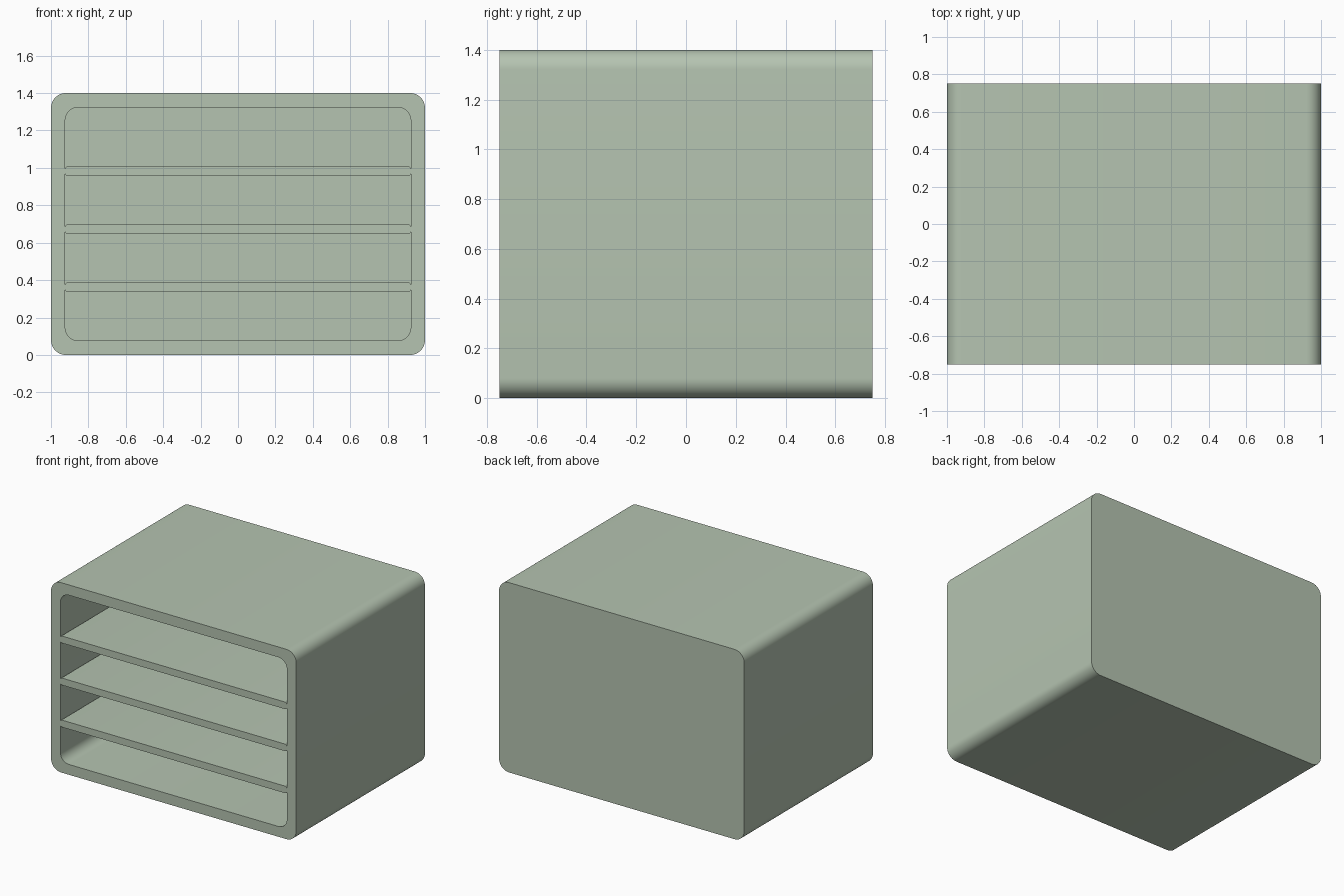
import bpy, bmesh, math

cube = bpy.data.objects.get("Cube")
if cube:
    bpy.data.objects.remove(cube, do_unlink=True)

WIDTH, DEPTH, HEIGHT = 2.0, 1.5, 1.4
WALL = 0.076
FRONT, BACK = -DEPTH / 2, DEPTH / 2

sage = bpy.data.materials.new("sage_green")
sage.use_nodes = True
colour = (0.462, 0.552, 0.440, 1)
sage.diffuse_color = colour
sage.node_tree.nodes["Principled BSDF"].inputs["Base Color"].default_value = colour


def rounded_loop(bm, half_width, z0, z1, radius, y, steps=10):
    """Ring of vertices around a rounded rectangle in the xz plane."""
    cx, mid, cz = half_width - radius, (z0 + z1) / 2, (z1 - z0) / 2 - radius
    ring = []
    for corner, (sx, sz) in enumerate([(1, 1), (-1, 1), (-1, -1), (1, -1)]):
        for i in range(steps + 1):
            a = (corner + i / steps) * math.pi / 2
            ring.append(bm.verts.new((sx * cx + radius * math.cos(a), y,
                                      mid + sz * cz + radius * math.sin(a))))
    return ring


def bridge(bm, a, b):
    for i in range(len(a)):
        j = (i + 1) % len(a)
        bm.faces.new((a[i], a[j], b[j], b[i]))


def finish(bm, name):
    bmesh.ops.recalc_face_normals(bm, faces=bm.faces)
    mesh = bpy.data.meshes.new(name)
    bm.to_mesh(mesh)
    bm.free()
    mesh.materials.append(sage)
    obj = bpy.data.objects.new(name, mesh)
    bpy.context.collection.objects.link(obj)
    bpy.ops.object.select_all(action='DESELECT')
    obj.select_set(True)
    bpy.context.view_layer.objects.active = obj
    bpy.ops.object.shade_smooth_by_angle(angle=math.radians(30))
    return obj


# Case: closed back, front rim and an open cavity
bm = bmesh.new()
outer = (WIDTH / 2, 0, HEIGHT, 0.08)
inner = (WIDTH / 2 - WALL, WALL, HEIGHT - WALL, 0.07)
loops = [rounded_loop(bm, *outer, BACK), rounded_loop(bm, *outer, FRONT),
         rounded_loop(bm, *inner, FRONT), rounded_loop(bm, *inner, BACK - WALL)]
for a, b in zip(loops, loops[1:]):
    bridge(bm, a, b)
bm.faces.new(loops[0])
bm.faces.new(loops[-1])
finish(bm, "case")

# Shelves: thin boards with softened long edges, flush with the rim
for name, z in (("lower", 0.336), ("middle", 0.646), ("upper", 0.956)):
    bm = bmesh.new()
    size = (WIDTH / 2 - WALL, z, z + 0.052, 0.014)
    front = rounded_loop(bm, *size, FRONT, steps=5)
    back = rounded_loop(bm, *size, BACK - WALL, steps=5)
    bridge(bm, front, back)
    bm.faces.new(front)
    bm.faces.new(back)
    finish(bm, name + "_shelf")
